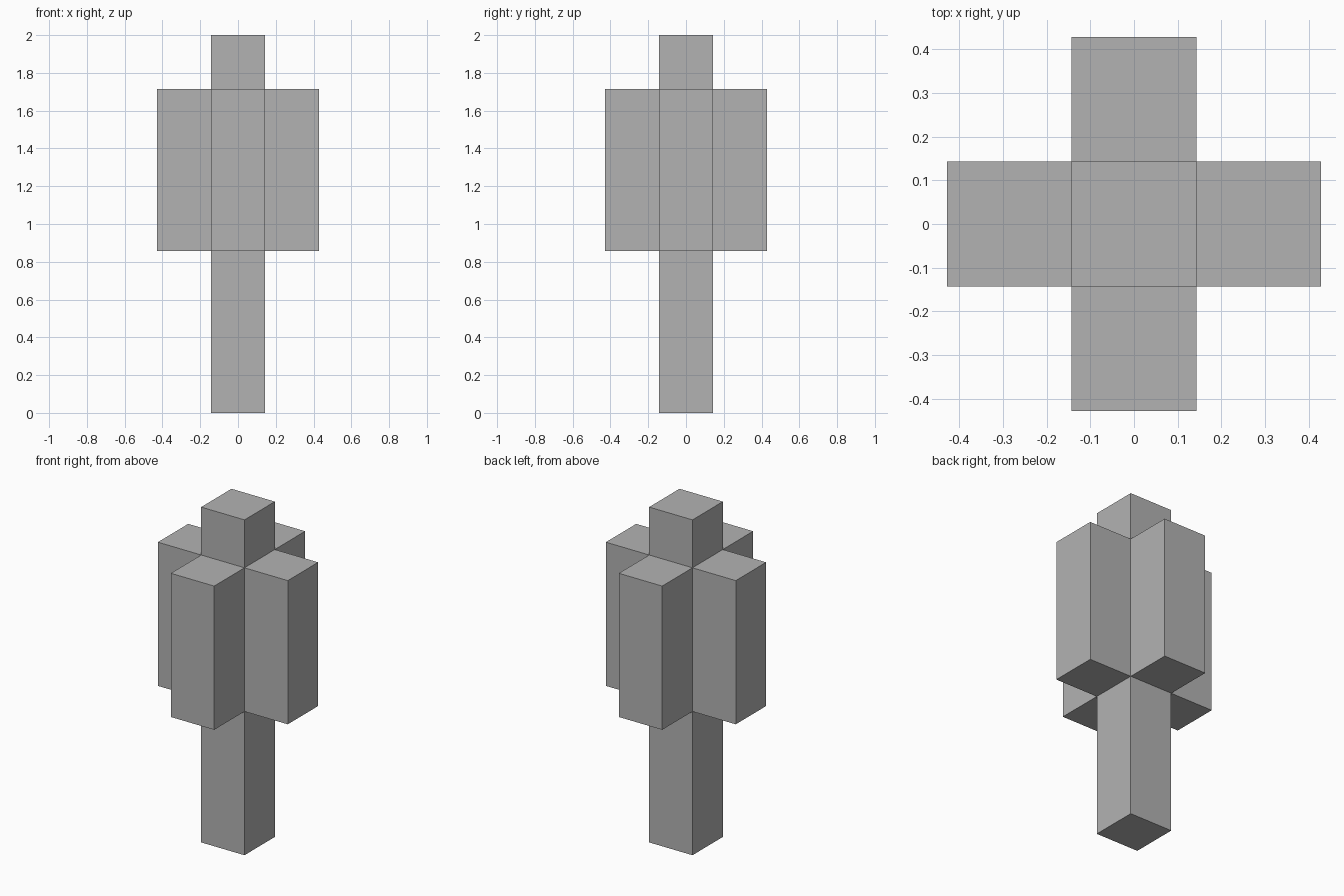
import bpy

cube = bpy.data.objects.get("Cube")
if cube:
    bpy.data.objects.remove(cube, do_unlink=True)

U = 2 / 7  # block unit: the model is seven blocks tall

grey = bpy.data.materials.new("plain_grey")
grey.use_nodes = True
colour = (0.45, 0.45, 0.45, 1)
grey.diffuse_color = colour
grey.node_tree.nodes["Principled BSDF"].inputs["Base Color"].default_value = colour


def block(name, x, y, bottom, top):
    """Square column, one unit wide, placed in block units."""
    bpy.ops.mesh.primitive_cube_add(size=1, location=(x * U, y * U, (bottom + top) / 2 * U))
    obj = bpy.context.object
    obj.name = name
    obj.scale = (U, U, (top - bottom) * U)
    bpy.ops.object.transform_apply(location=False, rotation=False, scale=True)
    obj.data.materials.append(grey)


# Central post, full height
block("post", 0, 0, 0, 7)

# Four side blocks around the upper post
for side, x, y in (("left", 1, 0), ("right", -1, 0), ("front", 0, -1), ("back", 0, 1)):
    block(side + "_block", x, y, 3, 6)
